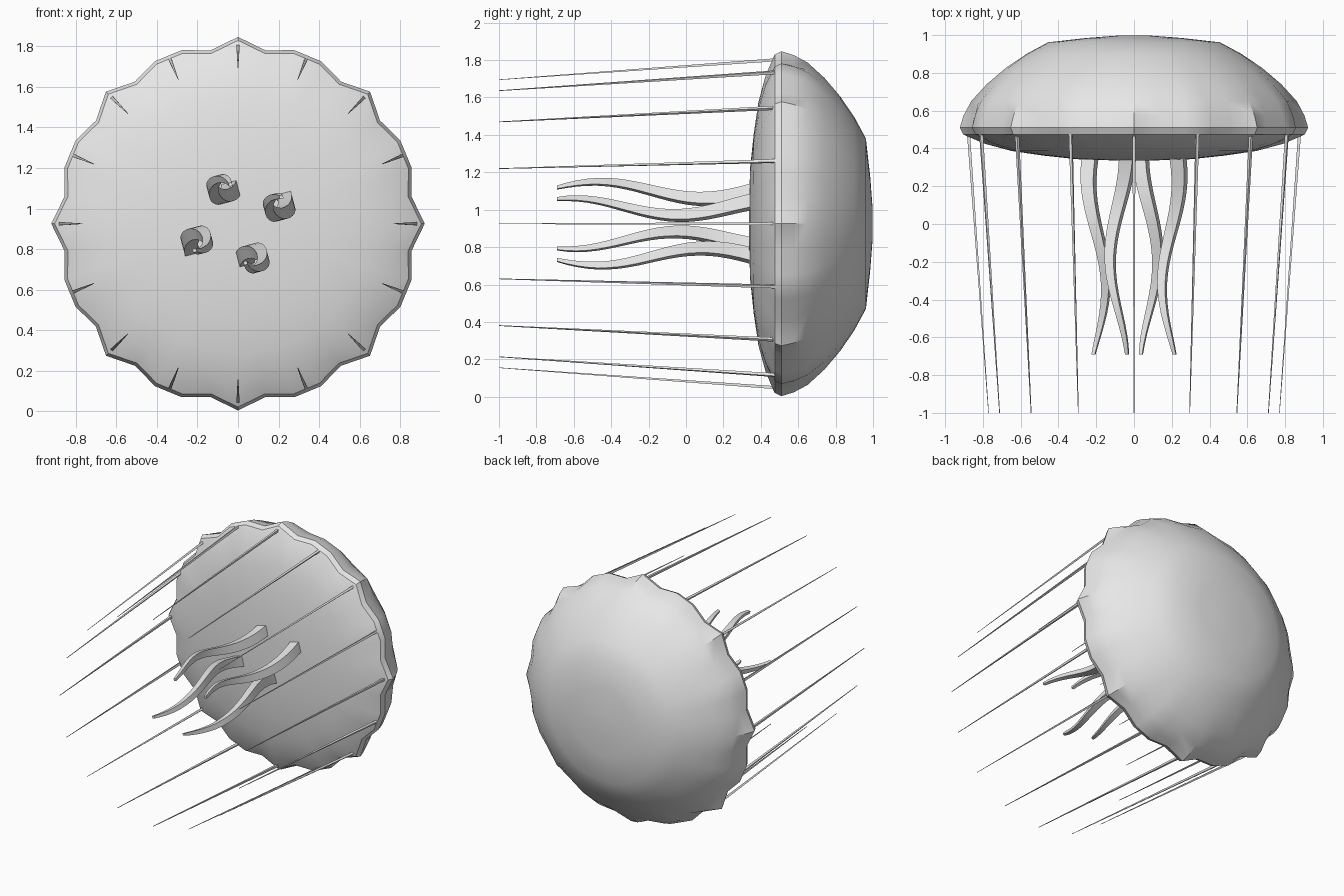
import bpy, bmesh, math
from mathutils import Vector

cube = bpy.data.objects.get("Cube")
if cube:
    bpy.data.objects.remove(cube, do_unlink=True)

CENTRE = 0.925  # height of the body axis, which runs along y

grey = bpy.data.materials.new("light grey")
grey.use_nodes = True
grey.diffuse_color = (0.8, 0.8, 0.8, 1)
grey.node_tree.nodes["Principled BSDF"].inputs["Base Color"].default_value = (0.8, 0.8, 0.8, 1)


def loft(name, rings, angle=30):
    """Skin a list of equally sized rings, closing both ends."""
    bm = bmesh.new()
    loops = [[bm.verts.new(p) for p in ring] for ring in rings]
    n = len(loops[0])
    for a, b in zip(loops, loops[1:]):
        for i in range(n):
            j = (i + 1) % n
            bm.faces.new((a[i], a[j], b[j], b[i]))
    for loop in (loops[0], loops[-1]):
        mid = bm.verts.new(sum((v.co for v in loop), Vector()) / n)
        for i in range(n):
            bm.faces.new((loop[i], loop[(i + 1) % n], mid))
    bmesh.ops.recalc_face_normals(bm, faces=bm.faces)
    mesh = bpy.data.meshes.new(name)
    bm.to_mesh(mesh)
    bm.free()
    mesh.materials.append(grey)
    obj = bpy.data.objects.new(name, mesh)
    bpy.context.collection.objects.link(obj)
    bpy.ops.object.select_all(action="DESELECT")
    obj.select_set(True)
    bpy.context.view_layer.objects.active = obj
    bpy.ops.object.shade_smooth_by_angle(angle=math.radians(angle))
    return obj


def polar(r, t, y):
    return Vector((r * math.cos(t), y, CENTRE + r * math.sin(t)))


def square(x, y, z, half, tilt):
    """Square cross-section facing along y."""
    return [Vector((x, y, z)) + half * math.sqrt(2)
            * Vector((math.cos(t), 0, math.sin(t)))
            for t in (tilt + math.pi / 4 + k * math.pi / 2 for k in range(4))]


# Bell: revolved profile (radius, y, scallop strength) with eight pointed lobes
profile = [(0.12, 0.337, 0), (0.3, 0.343, 0), (0.48, 0.362, 0.1),
           (0.65, 0.387, 0.3), (0.79, 0.425, 0.6), (0.885, 0.465, 0.95),
           (0.905, 0.475, 1), (0.922, 0.51, 1), (0.902, 0.575, 0.85),
           (0.862, 0.65, 0.55), (0.78, 0.74, 0.3), (0.68, 0.825, 0.1),
           (0.57, 0.9, 0), (0.455, 0.962, 0), (0.25, 0.985, 0), (0.08, 0.998, 0)]
lobe = [1, 0.94, 0.977, 0.977, 0.94]
SEGMENTS = 40
loft("bell", [[polar(r * (1 + s * (lobe[i % 5] - 1)), i * math.tau / SEGMENTS, y)
               for i in range(SEGMENTS)] for r, y, s in profile])

# Sixteen thin straight tentacles around the rim
for i in range(16):
    t = i * math.tau / 16
    ends = ((0.876, 0.475, 0.008), (0.77, -1.0, 0.0015))
    rings = []
    for r, y, half in ends:
        p = polar(r, t, y)
        rings.append(square(p.x, p.y, p.z, half, t))
    loft(f"tentacle_{i + 1}", rings)

# Four spiralling, tapering arms in two opposite pairs
STEPS = 20
for i, (cx, cz, start) in enumerate([(-0.08, 0.178, 20), (0.195, 0.09, 65)]):
    for side in (1, -1):
        rings = []
        for k in range(STEPS + 1):
            f = k / STEPS
            y = -0.69 + 1.08 * f
            t = math.radians(start + 318 * (y + 0.69))
            x = side * (cx + 0.046 * math.cos(t))
            z = CENTRE + side * (cz + 0.046 * math.sin(t))
            rings.append(square(x, y, z, 0.009 + 0.029 * f ** 0.8, math.radians(15)))
        loft(f"arm_{2 * i + (1 if side > 0 else 2)}", rings)
